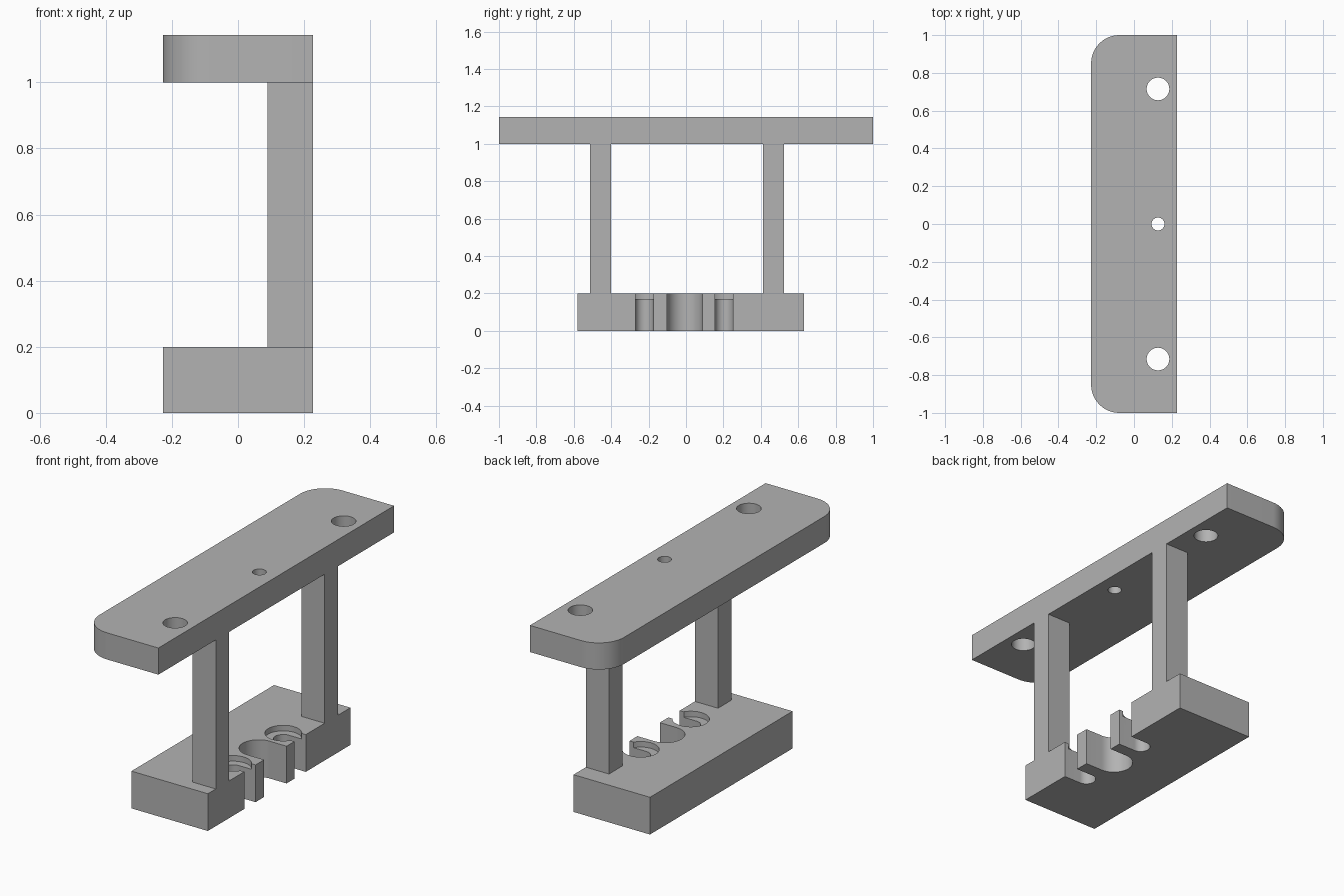
import bpy, bmesh
from math import cos, sin, pi

if "Cube" in bpy.data.objects:
    bpy.data.objects.remove(bpy.data.objects["Cube"], do_unlink=True)

grey = bpy.data.materials.new("plain grey")
grey.use_nodes = True
COLOUR = (0.45, 0.45, 0.45, 1)
grey.diffuse_color = COLOUR
grey.node_tree.nodes["Principled BSDF"].inputs["Base Color"].default_value = COLOUR


def arc(cx, cy, r, start, end, steps=24):
    """Points along an arc, angles in radians."""
    angles = [start + (end - start) * i / steps for i in range(steps + 1)]
    return [(cx + r * cos(a), cy + r * sin(a)) for a in angles]


def circle(cx, cy, r):
    return arc(cx, cy, r, 0, 2 * pi, 48)[:-1]


def rect(x0, x1, y0, y1):
    return [(x0, y0), (x1, y0), (x1, y1), (x0, y1)]


def slot(cx, cy, r, x_open):
    """Round-ended slot that opens toward +x."""
    return arc(cx, cy, r, pi / 2, 3 * pi / 2) + [(x_open, cy - r), (x_open, cy + r)]


def prism(name, outline, z0, z1):
    """Extrude a counter-clockwise outline upward."""
    bm = bmesh.new()
    face = bm.faces.new([bm.verts.new((x, y, z0)) for x, y in outline])
    top = bmesh.ops.extrude_face_region(bm, geom=[face])["geom"]
    verts = [v for v in top if isinstance(v, bmesh.types.BMVert)]
    bmesh.ops.translate(bm, verts=verts, vec=(0, 0, z1 - z0))
    bmesh.ops.recalc_face_normals(bm, faces=bm.faces)
    mesh = bpy.data.meshes.new(name)
    bm.to_mesh(mesh)
    bm.free()
    mesh.materials.append(grey)
    obj = bpy.data.objects.new(name, mesh)
    bpy.context.collection.objects.link(obj)
    return obj


def select(obj):
    bpy.ops.object.select_all(action="DESELECT")
    obj.select_set(True)
    bpy.context.view_layer.objects.active = obj


def cut(obj, outline, z0, z1):
    """Subtract a prism from a part."""
    cutter = prism("cutter", outline, z0, z1)
    cutter.hide_render = True
    mod = obj.modifiers.new("cut", "BOOLEAN")
    mod.operation = "DIFFERENCE"
    mod.solver = "EXACT"
    mod.object = cutter
    select(obj)
    bpy.ops.object.modifier_apply(modifier=mod.name)
    bpy.data.objects.remove(cutter, do_unlink=True)


HALF = 0.227      # half depth of both plates
HOLE_X = 0.127    # line shared by holes and slots
BASE_TOP = 0.2
PLATE_BOTTOM, PLATE_TOP = 1.0, 1.143

# Top plate with two rounded corners and three through holes
R = 0.15
outline = ([(HALF, -1), (HALF, 1)]
           + arc(-HALF + R, 1 - R, R, pi / 2, pi)
           + arc(-HALF + R, -1 + R, R, pi, 3 * pi / 2))
top_plate = prism("top_plate", outline, PLATE_BOTTOM, PLATE_TOP)
for y, r in ((-0.715, 0.06), (0, 0.034), (0.715, 0.06)):
    cut(top_plate, circle(HOLE_X, y, r), PLATE_BOTTOM - 0.1, PLATE_TOP + 0.1)

# Base block with one wide slot and two counterbored narrow slots
base = prism("base_block", rect(-HALF, HALF, -0.58, 0.63), 0, BASE_TOP)
cut(base, slot(HOLE_X, -0.007, 0.095, 0.4), -0.1, 0.3)
for y in (-0.223, 0.203):
    cut(base, slot(HOLE_X, y, 0.048, 0.4), -0.1, 0.3)
    cut(base, circle(HOLE_X, y, 0.09), 0.17, 0.3)

# Two upright posts
for name, y0, y1 in (("front_post", -0.513, -0.4), ("back_post", 0.411, 0.525)):
    prism(name, rect(0.09, HALF, y0, y1), BASE_TOP, PLATE_BOTTOM)

for part in (top_plate, base):
    select(part)
    bpy.ops.object.shade_smooth_by_angle(angle=pi / 6)
